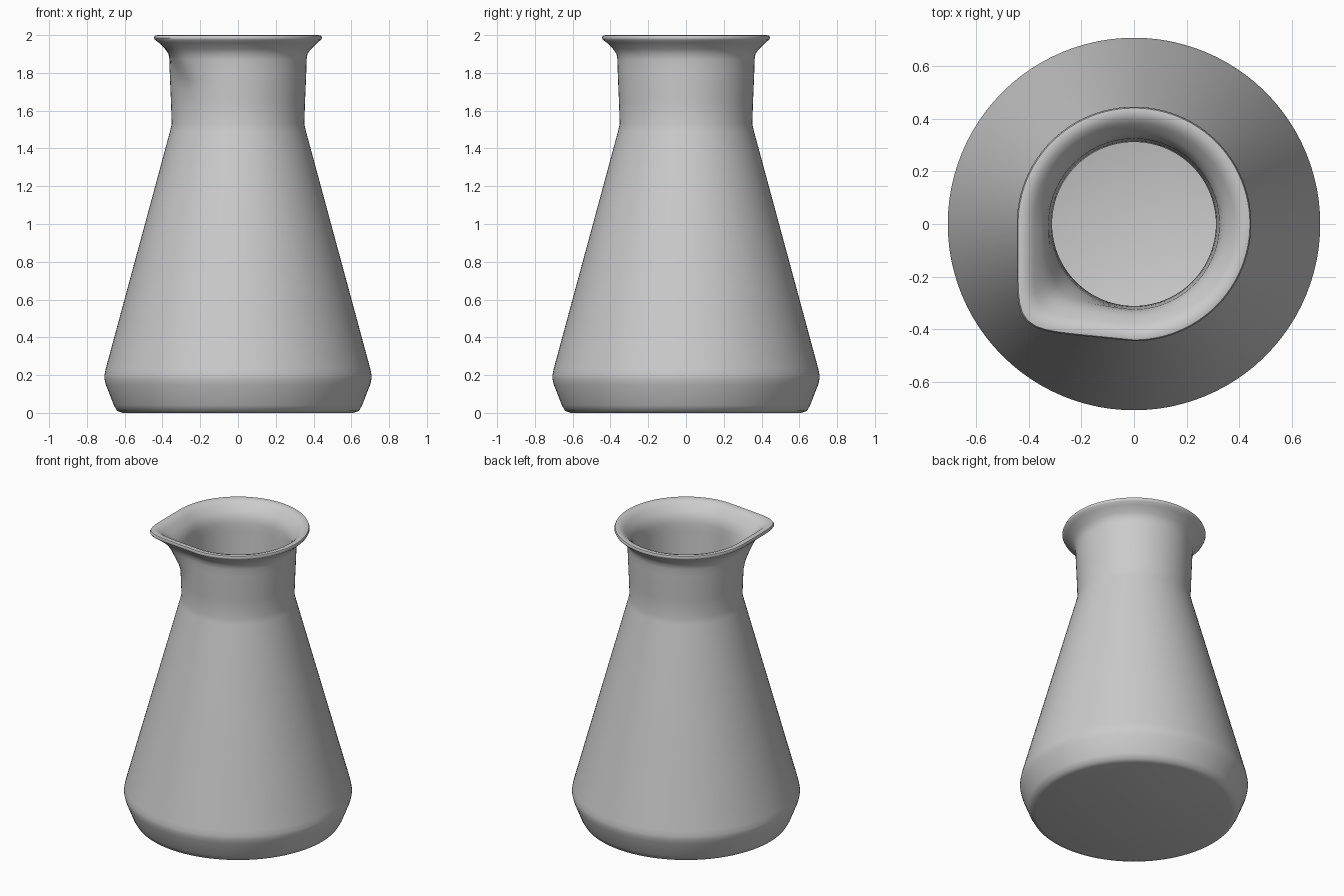
import bpy
import bmesh
from math import cos, sin, tau

cube = bpy.data.objects.get("Cube")
if cube:
    bpy.data.objects.remove(cube, do_unlink=True)

SEGMENTS = 96
SPOUT_START, SPOUT_FULL = 1.70, 1.97

# Closed wall section as (radius, height): outside upwards, then inside downwards
OUTSIDE = [(0.61, 0), (0.64, 0.01), (0.657, 0.04), (0.70, 0.15), (0.707, 0.18),
           (0.707, 0.20), (0.70, 0.235), (0.36, 1.49), (0.351, 1.53),
           (0.355, 1.65), (0.358, 1.72), (0.36, 1.77), (0.362, 1.82),
           (0.363, 1.87), (0.368, 1.90), (0.385, 1.925), (0.42, 1.96),
           (0.44, 1.975), (0.445, 1.985), (0.44, 1.997), (0.425, 2.0)]
INSIDE = [(0.40, 1.992), (0.38, 1.975), (0.35, 1.94), (0.332, 1.91),
          (0.324, 1.87), (0.322, 1.82), (0.32, 1.77), (0.318, 1.72),
          (0.315, 1.65), (0.311, 1.53), (0.32, 1.48), (0.662, 0.235),
          (0.667, 0.19), (0.625, 0.07), (0.59, 0.04)]


def wall_point(radius, z, angle):
    """Point on a round ring, drawn out to a rounded corner in one quadrant."""
    u, v = cos(angle), sin(angle)
    t = min(max((z - SPOUT_START) / (SPOUT_FULL - SPOUT_START), 0), 1)
    weight = t * t * (3 - 2 * t)
    if u < 0 and v < 0 and weight > 0:
        k = (u ** 8 + v ** 8) ** (-1 / 8)
        su = u * k
        sv = v * k * (1 - 0.1 * abs(su))
        u += (su - u) * weight
        v += (sv - v) * weight
    return radius * u, radius * v, z


# Glass wall with pouring lip, closed by an outer base and an inner floor
bm = bmesh.new()
rings = [[bm.verts.new(wall_point(r, z, tau * i / SEGMENTS)) for i in range(SEGMENTS)]
         for r, z in OUTSIDE + INSIDE]
for low, high in zip(rings, rings[1:]):
    for i in range(SEGMENTS):
        j = (i + 1) % SEGMENTS
        bm.faces.new((low[i], low[j], high[j], high[i]))
bm.faces.new(rings[0][::-1])
bm.faces.new(rings[-1])
bmesh.ops.recalc_face_normals(bm, faces=bm.faces)

mesh = bpy.data.meshes.new("flask")
bm.to_mesh(mesh)
bm.free()
flask = bpy.data.objects.new("flask", mesh)
bpy.context.collection.objects.link(flask)

# Plain grey finish
grey = bpy.data.materials.new("plain grey")
grey.use_nodes = True
colour = (0.6, 0.6, 0.6, 1)
grey.diffuse_color = colour
grey.node_tree.nodes["Principled BSDF"].inputs["Base Color"].default_value = colour
mesh.materials.append(grey)

bpy.ops.object.select_all(action="DESELECT")
flask.select_set(True)
bpy.context.view_layer.objects.active = flask
bpy.ops.object.shade_smooth_by_angle(angle=0.9)
